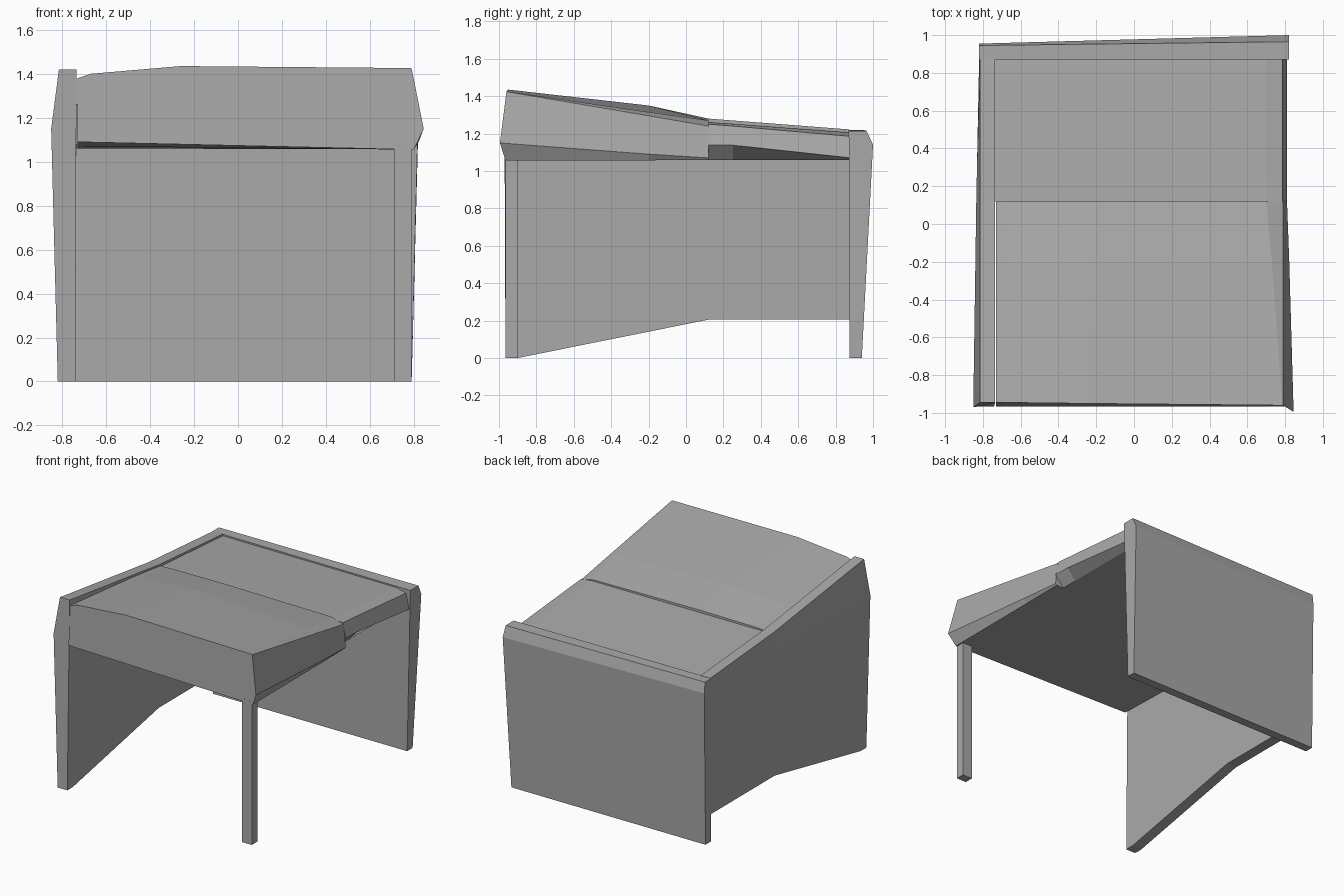
import bpy
import bmesh

cube = bpy.data.objects.get("Cube")
if cube:
    bpy.data.objects.remove(cube, do_unlink=True)

grey = bpy.data.materials.new("plain_grey")
grey.use_nodes = True
colour = (0.4, 0.4, 0.4, 1)
grey.diffuse_color = colour
grey.node_tree.nodes["Principled BSDF"].inputs["Base Color"].default_value = colour


def loft(name, rings):
    """Skin a closed solid through rings with equal point counts."""
    bm = bmesh.new()
    loops = [[bm.verts.new(p) for p in ring] for ring in rings]
    for a, b in zip(loops, loops[1:]):
        n = len(a)
        for i in range(n):
            j = (i + 1) % n
            bm.faces.new((a[i], a[j], b[j], b[i]))
    bm.faces.new(loops[0])
    bm.faces.new(loops[-1])
    bmesh.ops.remove_doubles(bm, verts=bm.verts, dist=0.0005)
    bmesh.ops.recalc_face_normals(bm, faces=bm.faces)
    mesh = bpy.data.meshes.new(name)
    bm.to_mesh(mesh)
    bm.free()
    mesh.materials.append(grey)
    obj = bpy.data.objects.new(name, mesh)
    bpy.context.collection.objects.link(obj)
    return obj


# Side wall: bulged outer face, lower edge rising towards the back
def wall_ring(y, y_bulge, y_top, x_bulge, z_low, z_top):
    return [(-0.74, y, z_low), (-0.82, y, z_low), (x_bulge, y_bulge, 1.15),
            (-0.815, y_top, z_top), (-0.735, y_top, z_top)]


loft("right_side_wall", [
    wall_ring(-0.965, -0.97, -0.945, -0.85, 0, 1.42),
    wall_ring(-0.9, -0.9, -0.9, -0.85, 0, 1.414),
    wall_ring(0.12, 0.12, 0.12, -0.835, 0.205, 1.28),
    wall_ring(0.875, 0.875, 0.875, -0.82, 0.205, 1.222),
])


# Back wall: leans outward up to a crease, then tucks in at the top
def back_ring(x_low, x_high, y_bulge, y_top, z_top):
    return [(x_low, 0.875, 0), (x_low, 0.94, 0), (x_high, y_bulge, 1.14),
            (x_high, y_top, z_top), (x_high, 0.87, z_top)]


loft("back_wall", [
    back_ring(-0.82, -0.82, 0.955, 0.945, 1.22),
    back_ring(0.79, 0.82, 1.0, 0.965, 1.215),
])

# Slim post under the open front corner
loft("front_left_post", [
    [(x, y, z) for x, y in ((0.71, -0.965), (0.79, -0.965), (0.79, -0.9), (0.71, -0.9))]
    for z in (0, 1.08)
])

# Thick front roof slab with a low peak and a bevelled side
loft("front_roof_slab", [
    [(-0.73, -0.965, 1.09), (-0.73, -0.945, 1.38), (-0.67, -0.945, 1.4),
     (-0.26, -0.95, 1.435), (0.785, -0.96, 1.426), (0.79, -0.96, 1.424),
     (0.845, -0.995, 1.15), (0.8, -0.965, 1.055)],
    [(-0.73, -0.2, 1.07), (-0.73, -0.2, 1.31), (-0.67, -0.2, 1.32),
     (-0.22, -0.2, 1.35), (0.73, -0.2, 1.315), (0.79, -0.2, 1.295),
     (0.822, -0.2, 1.09), (0.8, -0.2, 1.057)],
    [(-0.73, 0.12, 1.06), (-0.73, 0.12, 1.27), (-0.67, 0.12, 1.275),
     (-0.22, 0.12, 1.28), (0.7, 0.12, 1.27), (0.79, 0.12, 1.24),
     (0.81, 0.12, 1.07), (0.8, 0.12, 1.06)],
])


# Lower rear roof slab with an undercut side
def rear_ring(y, z_left, z_crest, z_edge, z_bulge):
    return [(-0.735, y, 1.06), (-0.735, y, z_left), (0.7, y, z_crest),
            (0.785, y, z_edge), (0.81, y, z_bulge), (0.74, y, 1.06)]


loft("rear_roof_slab", [
    rear_ring(0.12, 1.262, 1.26, 1.25, 1.14),
    rear_ring(0.25, 1.253, 1.252, 1.24, 1.138),
    rear_ring(0.88, 1.208, 1.205, 1.185, 1.07),
])
